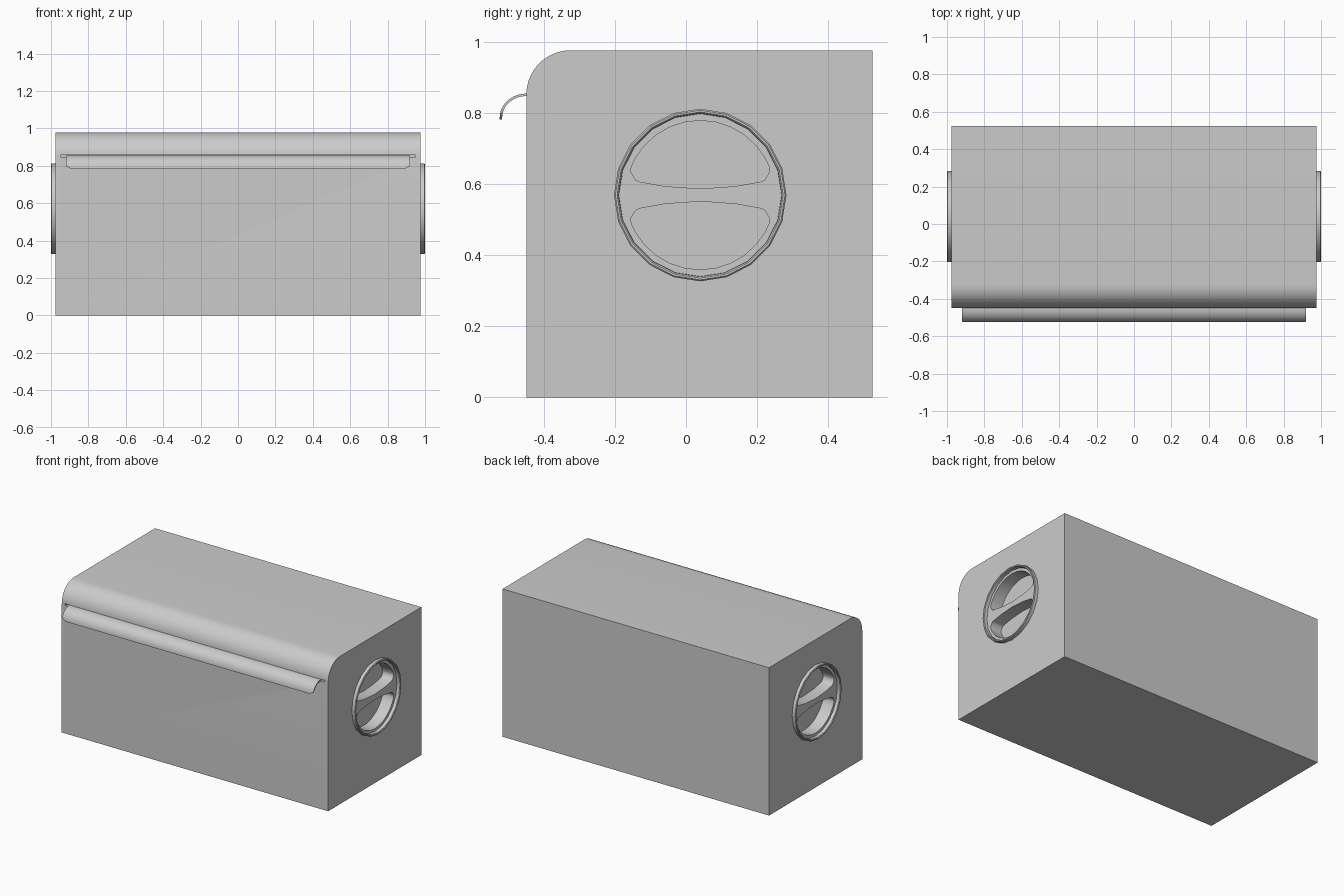
import bpy, bmesh
from math import sin, cos, pi, radians

if "Cube" in bpy.data.objects:
    bpy.data.objects.remove(bpy.data.objects["Cube"])


def finish(bm, name, smooth=35):
    bmesh.ops.recalc_face_normals(bm, faces=bm.faces)
    mesh = bpy.data.meshes.new(name)
    bm.to_mesh(mesh)
    bm.free()
    ob = bpy.data.objects.new(name, mesh)
    bpy.context.collection.objects.link(ob)
    activate(ob)
    bpy.ops.object.shade_smooth_by_angle(angle=radians(smooth))
    return ob


def activate(ob):
    bpy.ops.object.select_all(action='DESELECT')
    ob.select_set(True)
    bpy.context.view_layer.objects.active = ob


def prism(bm, outline, x0, x1):
    """Extrude a closed (y, z) outline along x."""
    a = [bm.verts.new((x0, y, z)) for y, z in outline]
    b = [bm.verts.new((x1, y, z)) for y, z in outline]
    bm.faces.new(a)
    bm.faces.new(b[::-1])
    for i in range(len(a)):
        j = (i + 1) % len(a)
        bm.faces.new((a[i], b[i], b[j], a[j]))


CY, CZ = 0.04, 0.57   # centre of the side grips

# Box body with rounded top front edge
R = 0.125
outline = [(0.525, 0), (0.525, 0.978)]
for i in range(11):
    a = pi / 2 + i / 10 * pi / 2
    outline.append((-0.45 + R + R * cos(a), 0.978 - R + R * sin(a)))
outline.append((-0.45, 0))
bm = bmesh.new()
prism(bm, outline, -0.975, 0.975)
body = finish(bm, "box_body")

# Cutters: finger pockets either side of each grip bar, and the handle slot
half = [(0, 0.018), (0.1, 0.025), (0.172, 0.038), (0.182, 0.043), (0.195, 0.065), (0.194, 0.08)]
half += [(0.21 * cos(radians(a)), 0.21 * sin(radians(a))) for a in (30, 42, 54, 66, 78, 90)]
pocket = half + [(-y, z) for y, z in half[-2:0:-1]]
bm = bmesh.new()
for sx in (-1, 1):
    for sz in (-1, 1):
        prism(bm, [(CY + y, CZ + sz * z) for y, z in pocket], sx * 0.895, sx * 1.05)
prism(bm, [(-0.48, 0.848), (-0.425, 0.848), (-0.425, 0.858), (-0.48, 0.858)], -0.95, 0.95)
cutter = finish(bm, "recess_cutter")
cutter.hide_render = True

activate(body)
mod = body.modifiers.new("recesses", 'BOOLEAN')
mod.operation = 'DIFFERENCE'
mod.solver = 'EXACT'
mod.object = cutter
bpy.ops.object.modifier_apply(modifier=mod.name)
bpy.data.objects.remove(cutter)
activate(body)
bpy.ops.object.shade_smooth_by_angle(angle=radians(35))

# Raised rims around the side grips
N = 20
rim = [(0.243, 0.97), (0.243, 0.996), (0.239, 1.0), (0.234, 1.0), (0.230, 0.996), (0.229, 0.97)]
for sx, side in ((-1, "left"), (1, "right")):
    bm = bmesh.new()
    rings = [[bm.verts.new((sx * x, CY + r * cos(2 * pi * k / N), CZ + r * sin(2 * pi * k / N)))
              for k in range(N)] for r, x in rim]
    for i in range(len(rings)):
        p, q = rings[i], rings[(i + 1) % len(rings)]
        for k in range(N):
            m = (k + 1) % N
            bm.faces.new((p[k], p[m], q[m], q[k]))
    finish(bm, side + "_grip_rim")

# Curved door handle lip with rounded lower corners
path = [(-0.425, 0.856, 0.92)]
for i in range(11):
    a = i / 10 * pi / 2
    z = 0.788 + 0.068 * cos(a)
    w = 0.92 - 0.02 * max(0, (0.808 - z) / 0.02) ** 2
    path.append((-0.45 - 0.075 * sin(a), z, w))
path.append((-0.525, 0.783, 0.895))
bm = bmesh.new()
rows = [[bm.verts.new((s * w, y, z)) for s in (-1, 1)] for y, z, w in path]
for p, q in zip(rows, rows[1:]):
    bm.faces.new((p[0], p[1], q[1], q[0]))
bmesh.ops.recalc_face_normals(bm, faces=bm.faces)
bm.normal_update()
bm.faces.ensure_lookup_table()
# Outer side of the sheet faces up, so the thickness grows inward
if bm.faces[0].normal.z < 0:
    bmesh.ops.reverse_faces(bm, faces=bm.faces)
mesh = bpy.data.meshes.new("handle_lip")
bm.to_mesh(mesh)
bm.free()
lip = bpy.data.objects.new("handle_lip", mesh)
bpy.context.collection.objects.link(lip)
solid = lip.modifiers.new("thickness", 'SOLIDIFY')
solid.thickness = 0.007
solid.offset = -1
activate(lip)
bpy.ops.object.modifier_apply(modifier=solid.name)
bpy.ops.object.shade_smooth_by_angle(angle=radians(35))
